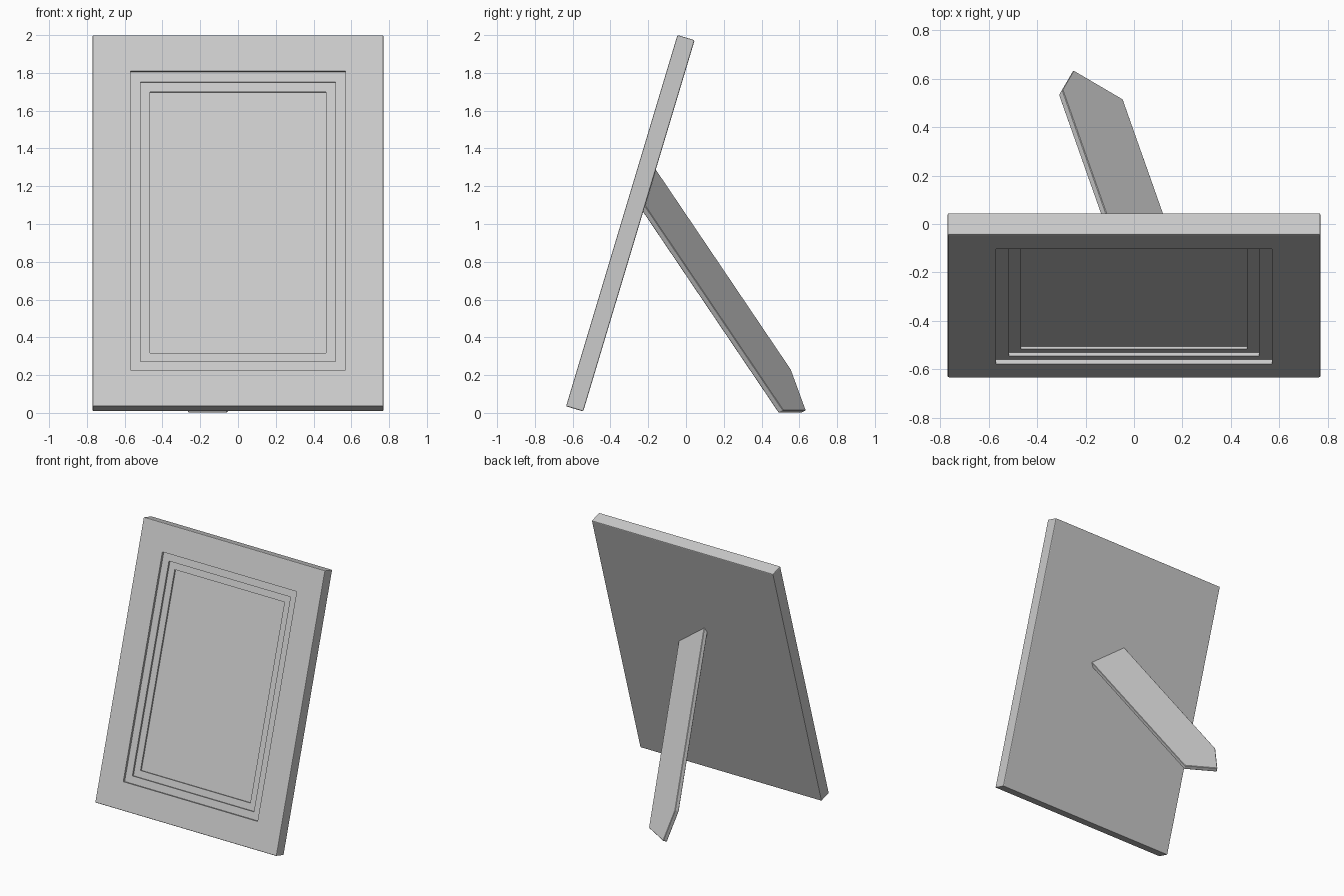
import bpy, bmesh, math
from mathutils import Vector

if "Cube" in bpy.data.objects:
    bpy.data.objects.remove(bpy.data.objects["Cube"])

TILT = math.radians(16.7)


def finish(name, bm):
    bmesh.ops.recalc_face_normals(bm, faces=bm.faces)
    mesh = bpy.data.meshes.new(name)
    bm.to_mesh(mesh)
    bm.free()
    ob = bpy.data.objects.new(name, mesh)
    bpy.context.collection.objects.link(ob)
    return ob


# Frame panel: a slab with three stepped recesses in its front face
W, D, H = 1.54, 0.095, 2.052
bm = bmesh.new()
bmesh.ops.create_cube(bm, size=1)
for v in bm.verts:
    v.co = Vector((v.co.x * W, (v.co.y + 0.5) * D, (v.co.z + 0.5) * H))
outer_edges = list(bm.edges)
face = min(bm.faces, key=lambda f: f.calc_center_median().y)
for margin, depth in ((0.2, 0.018), (0.054, 0.014), (0.05, 0.012)):
    bmesh.ops.inset_region(bm, faces=[face], thickness=margin, use_even_offset=True)
    face = bmesh.ops.extrude_discrete_faces(bm, faces=[face])["faces"][0]
    for v in face.verts:
        v.co.y += depth
# softened outer edges
bmesh.ops.bevel(bm, geom=outer_edges, offset=0.006, segments=2, profile=0.5,
                affect='EDGES')
panel = finish("frame_panel", bm)
panel.rotation_euler.x = -TILT
panel.location = (0, -0.635, 0.035)

# Easel leg: a thin twisted board with a clipped foot and its top against the panel
along = Vector((0.194, -0.549, 0.813))
foot_side = Vector((-0.296, 0.556, 0.23))
foot_tip = Vector((-0.25, 0.635, 0.0135))
foot_heel = Vector((-0.045, 0.515, 0.0135))
outline = [foot_side, foot_tip, foot_heel,
           foot_heel + along * 1.335, foot_side + along * 1.305]
back = Vector((0.458, 0.786, 0.421)).normalized()
bm = bmesh.new()
board = bm.faces.new([bm.verts.new(p) for p in outline])
extruded = bmesh.ops.extrude_face_region(bm, geom=[board])["geom"]
bmesh.ops.translate(bm, vec=back * -0.032,
                    verts=[g for g in extruded if isinstance(g, bmesh.types.BMVert)])
bmesh.ops.bevel(bm, geom=list(bm.edges), offset=0.003, segments=1, affect='EDGES')
finish("easel_leg", bm)
